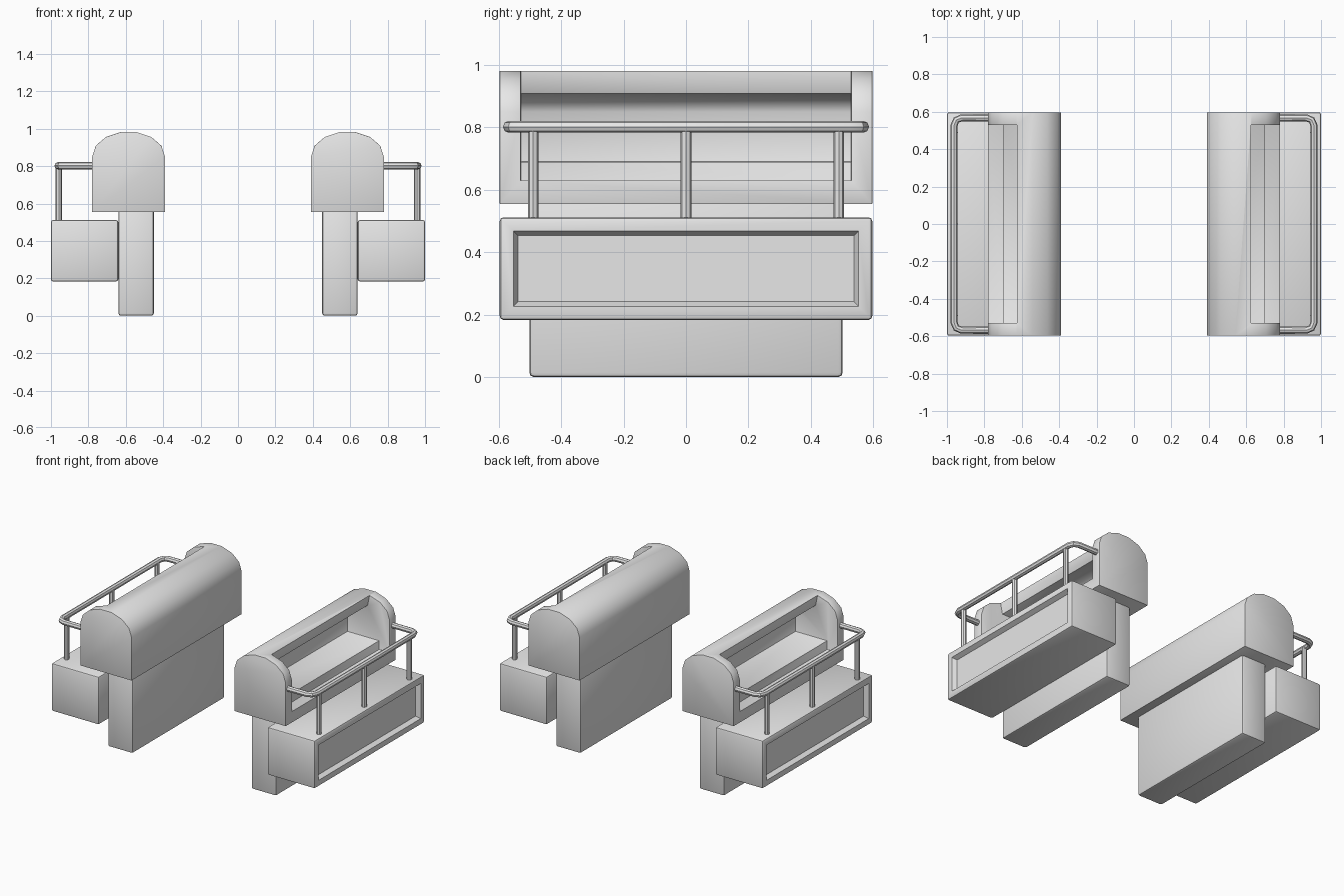
import bpy
import bmesh
from math import cos, sin, pi, radians
from mathutils import Matrix, Vector

cube = bpy.data.objects.get("Cube")
if cube:
    bpy.data.objects.remove(cube, do_unlink=True)

GREY = (0.8, 0.8, 0.8, 1.0)
grey = bpy.data.materials.new("light_grey")
grey.use_nodes = True
grey.diffuse_color = GREY
grey.node_tree.nodes["Principled BSDF"].inputs["Base Color"].default_value = GREY


def add_object(name, data):
    obj = bpy.data.objects.new(name, data)
    bpy.context.collection.objects.link(obj)
    return obj


def mesh_object(name, bm):
    bmesh.ops.recalc_face_normals(bm, faces=bm.faces)
    mesh = bpy.data.meshes.new(name)
    bm.to_mesh(mesh)
    bm.free()
    return add_object(name, mesh)


def convert(obj):
    bpy.ops.object.select_all(action="DESELECT")
    obj.select_set(True)
    bpy.context.view_layer.objects.active = obj
    bpy.ops.object.convert(target="MESH")
    return bpy.context.view_layer.objects.active


def finish(obj):
    """Mirror the part to the other stand, shade it and colour it."""
    obj.modifiers.new("mirror", "MIRROR").use_mirror_merge = False
    obj = convert(obj)
    bpy.ops.object.shade_smooth_by_angle(angle=radians(35))
    obj.data.materials.clear()
    obj.data.materials.append(grey)


def bevelled_box(x0, x1, half_y, z0, z1, width):
    bm = bmesh.new()
    size = Matrix.Diagonal((x1 - x0, 2 * half_y, z1 - z0, 1))
    place = Matrix.Translation(((x0 + x1) / 2, 0, (z0 + z1) / 2))
    bmesh.ops.create_cube(bm, size=1, matrix=place @ size)
    bmesh.ops.bevel(bm, geom=bm.edges[:], offset=width, segments=2,
                    profile=0.5, affect="EDGES")
    return bm


def prism(name, profile, half_y):
    bm = bmesh.new()
    face = bm.faces.new([bm.verts.new((x, -half_y, z)) for x, z in profile])
    new = bmesh.ops.extrude_face_region(bm, geom=[face])["geom"]
    bmesh.ops.translate(bm, vec=(0, 2 * half_y, 0),
                        verts=[v for v in new if isinstance(v, bmesh.types.BMVert)])
    return mesh_object(name, bm)


def arch(rx, rz, first, last):
    """Points on a seven-sided half ellipse, counted from the outer side."""
    return [(0.585 + rx * cos(pi * k / 7), 0.85 + rz * sin(pi * k / 7))
            for k in range(first, last + 1)]


# Pedestal
finish(mesh_object("pedestal", bevelled_box(0.45, 0.64, 0.502, 0, 0.57, 0.014)))

# Counter with a sunken panel on its outer face
bm = bevelled_box(0.64, 1.0, 0.597, 0.183, 0.512, 0.012)
panel = max(bm.faces, key=lambda f: f.calc_center_median().x)
bmesh.ops.inset_region(bm, faces=[panel], thickness=0.045)
bmesh.ops.inset_region(bm, faces=[panel], thickness=0.021, depth=-0.03)
finish(mesh_object("counter", bm))

# Hood: arched block, hollowed from the outer side to leave a bench inside
hood = prism("hood", [(0.78, 0.555)] + arch(0.195, 0.135, 0, 7) + [(0.39, 0.555)], 0.597)
cavity = [(0.9, 0.63), (0.9, 1.1), (0.65, 1.1)]
cavity += arch(0.125, 0.06, 3, 7)
cavity += [(0.46, 0.69), (0.70, 0.69), (0.70, 0.63)]
cutter = prism("hood_cutter", cavity, 0.53)
cutter.hide_render = True
cut = hood.modifiers.new("hollow", "BOOLEAN")
cut.object = cutter
cut.solver = "EXACT"
bevel = hood.modifiers.new("soft_edges", "BEVEL")
bevel.width = 0.013
bevel.segments = 2
bevel.limit_method = "ANGLE"
bevel.angle_limit = radians(40)
hood = convert(hood)
bpy.data.objects.remove(cutter, do_unlink=True)
finish(hood)

# Hand rail with rounded corners
half = [(0.75, 0.568), (0.92, 0.568), (0.95, 0.556), (0.963, 0.525)]
path = [(x, -y) for x, y in half] + [(x, y) for x, y in reversed(half)]
curve = bpy.data.curves.new("hand_rail", "CURVE")
curve.dimensions = "3D"
curve.bevel_depth = 0.019
curve.bevel_resolution = 2
curve.use_fill_caps = True
spline = curve.splines.new("POLY")
spline.points.add(len(path) - 1)
for point, (x, y) in zip(spline.points, path):
    point.co = (x, y, 0.802, 1)
finish(convert(add_object("hand_rail", curve)))

# Rail posts
bm = bmesh.new()
for y in (-0.49, 0, 0.49):
    bmesh.ops.create_cone(bm, cap_ends=True, segments=8, radius1=0.017, radius2=0.017,
                          depth=0.3, matrix=Matrix.Translation(Vector((0.958, y, 0.65))))
finish(mesh_object("rail_posts", bm))
